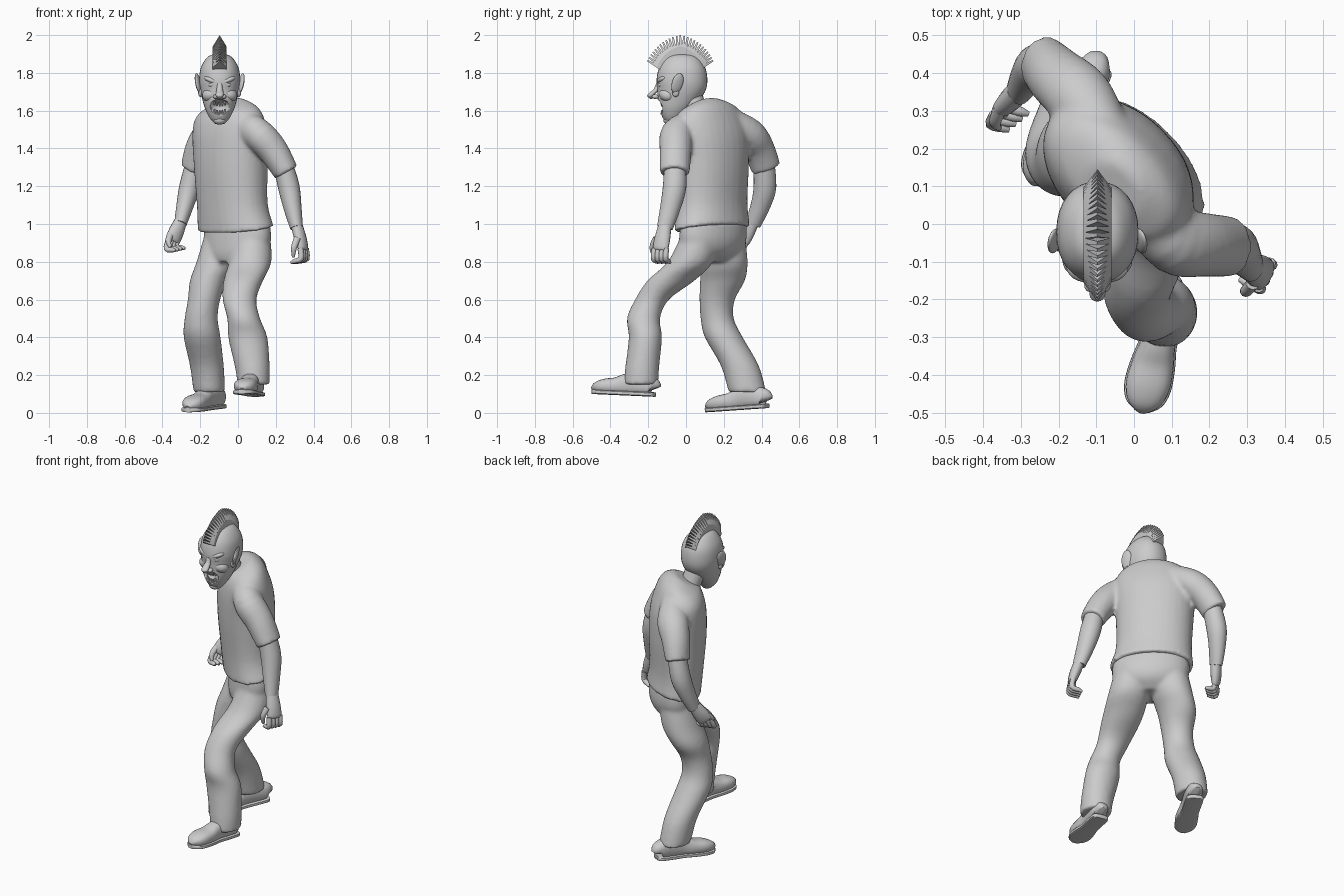
import bpy, bmesh
from math import sin, cos, pi, radians
from mathutils import Vector as V

if "Cube" in bpy.data.objects:
    bpy.data.objects.remove(bpy.data.objects["Cube"])

HX = -0.097  # head centre line


def finish(name, bm, angle=50):
    bmesh.ops.recalc_face_normals(bm, faces=bm.faces)
    me = bpy.data.meshes.new(name)
    bm.to_mesh(me)
    bm.free()
    ob = bpy.data.objects.new(name, me)
    bpy.context.collection.objects.link(ob)
    bpy.ops.object.select_all(action='DESELECT')
    ob.select_set(True)
    bpy.context.view_layer.objects.active = ob
    bpy.ops.object.shade_smooth_by_angle(angle=radians(angle))
    return ob


def spline(keys, steps):
    """Catmull-Rom through tuples of any length."""
    out = []
    for i in range(len(keys) - 1):
        p0, p1 = keys[max(i - 1, 0)], keys[i]
        p2, p3 = keys[i + 1], keys[min(i + 2, len(keys) - 1)]
        for k in range(steps):
            t = k / steps
            out.append([b + 0.5 * t * (c - a + t * (2*a - 5*b + 4*c - d + t * (3*(b - c) + d - a)))
                        for a, b, c, d in zip(p0, p1, p2, p3)])
    return out + [list(keys[-1])]


def loft(name, keys, ref=None, n=24, steps=4, power=1.0, angle=50):
    """Keys x,y,z,a,b[,yaw,tilt]. With ref the rings follow the path, else they lie flat."""
    rows = spline(keys, steps)
    pts = [V(r[:3]) for r in rows]
    bm = bmesh.new()
    rings = []
    for i, r in enumerate(rows):
        if ref:
            w = (pts[min(i + 1, len(pts) - 1)] - pts[max(i - 1, 0)]).normalized()
            u = V(ref)
            u = (u - w * u.dot(w)).normalized()
            v = w.cross(u)
        else:
            yaw, tilt = (radians(r[5]), r[6]) if len(r) > 5 else (0, 0)
            u, v = V((cos(yaw), sin(yaw), 0)), V((-sin(yaw), cos(yaw), tilt))
        ring = []
        for k in range(n):
            c, s = cos(2 * pi * k / n), sin(2 * pi * k / n)
            c = abs(c) ** power * (1 if c > 0 else -1)
            s = abs(s) ** power * (1 if s > 0 else -1)
            ring.append(bm.verts.new(pts[i] + u * c * max(r[3], .002) + v * s * max(r[4], .002)))
        rings.append(ring)
    for p, q in zip(rings, rings[1:]):
        for k in range(n):
            bm.faces.new((p[k], p[(k + 1) % n], q[(k + 1) % n], q[k]))
    bm.faces.new(rings[0])
    bm.faces.new(rings[-1])
    return finish(name, bm, angle)


def merge(name, parts, smooth=6):
    """Melt overlapping lofts into one cloth-like skin."""
    bpy.ops.object.select_all(action='DESELECT')
    for p in parts:
        p.select_set(True)
    bpy.context.view_layer.objects.active = parts[0]
    bpy.ops.object.join()
    ob = bpy.context.object
    ob.name = name
    mod = ob.modifiers.new("skin", 'REMESH')
    mod.mode, mod.voxel_size, mod.use_smooth_shade = 'VOXEL', .011, True
    mod = ob.modifiers.new("relax", 'SMOOTH')
    mod.factor, mod.iterations = .5, smooth


def ball(name, loc, scale, rot=(0, 0, 0)):
    bpy.ops.mesh.primitive_uv_sphere_add(segments=20, ring_count=12, location=loc,
                                         rotation=[radians(a) for a in rot])
    ob = bpy.context.object
    ob.name = name
    ob.scale = scale
    bpy.ops.object.shade_smooth()
    return ob


# Shirt: body turned 45 degrees from the head, melted with both sleeves
body = loft("shirt_body", [(-.012, .138, .975, .238, .148, -45, .17), (-.03, .138, 1.1, .215, .148, -45, .08),
                           (-.038, .137, 1.3, .22, .16, -45, 0), (-.042, .135, 1.45, .23, .156, -45, 0),
                           (-.045, .128, 1.545, .225, .135, -45, .05), (-.048, .115, 1.605, .18, .108, -45, .25),
                           (-.06, .086, 1.628, .1, .08, -45, .5), (-.068, .073, 1.625, .075, .07, -45, .55)],
            n=32, power=.95)
sleeve_l = loft("left_sleeve", [(.03, .03, 1.52, .07, .08), (.105, -.045, 1.475, .085, .09),
                                (.185, -.055, 1.39, .08, .085), (.256, -.06, 1.272, .067, .08)], ref=(1, 0, 0))
sleeve_r = loft("right_sleeve", [(-.08, .23, 1.53, .075, .085), (-.145, .335, 1.475, .09, .085),
                                 (-.2, .385, 1.4, .08, .083), (-.24, .423, 1.295, .065, .08)], ref=(1, 0, 0))
merge("shirt", [body, sleeve_l, sleeve_r])

# Forearms
loft("left_forearm", [(.235, -.06, 1.33, .05, .055), (.268, -.06, 1.2, .057, .062),
                      (.29, -.085, 1.08, .047, .053), (.31, -.112, .98, .034, .042)], ref=(1, 0, 0))
loft("right_forearm", [(-.22, .41, 1.35, .05, .055), (-.255, .418, 1.2, .055, .06),
                       (-.28, .395, 1.1, .046, .052), (-.305, .355, 1.0, .033, .042)], ref=(1, 0, 0))


# Hands with curled fingers
def hand(side, wrist, knuckle, tip, spread):
    wrist, knuckle, tip, spread = V(wrist), V(knuckle), V(tip), V(spread)
    mid = wrist.lerp(knuckle, .55)
    loft(side + "_palm", [(*wrist, .036, .03), (*mid, .044, .03), (*knuckle, .044, .022),
                          (*(knuckle + (knuckle - wrist) * .1), .03, .01)], ref=spread, n=14)
    for i in range(4):
        off = spread * (i - 1.5)
        base = knuckle + off
        bend = base + (knuckle - wrist) * .35 + (tip - knuckle) * .15
        end = tip + off
        loft(f"{side}_finger_{i + 1}", [(*base, .015, .015), (*bend, .015, .015),
                                        (*bend.lerp(end, .6), .013, .013), (*end, .007, .007)],
             ref=spread, n=10, steps=3)
    root = mid + spread * 1.6
    end = knuckle.lerp(tip, .6) + spread * 2.2
    loft(side + "_thumb", [(*root, .019, .017), (*(root.lerp(end, .5) + spread * .7), .016, .015),
                           (*end, .008, .008)], ref=(1, .3, 0), n=10)


hand("left", (.312, -.112, .99), (.345, -.135, .87), (.295, -.115, .795), (-.01, -.021, 0))
hand("right", (-.305, .355, 1.01), (-.345, .308, .915), (-.305, .27, .865), (-.017, -.014, -.004))

# Trousers: seat and legs melted together
seat = loft("trouser_seat", [(-.005, .145, 1.0, .215, .12, -45, .1), (-.003, .142, .92, .218, .127, -45, 0),
                             (-.01, .13, .85, .185, .118, -45, 0), (-.03, .115, .8, .12, .085, -45, 0)], n=32)
leg_l = loft("left_leg", [(.08, .07, .95, .09, .09), (.065, .022, .8, .112, .12),
                          (.028, -.08, .7, .105, .125), (.008, -.18, .6, .09, .09),
                          (.03, -.225, .5, .087, .088), (.052, -.215, .4, .104, .088),
                          (.076, -.232, .24, .092, .09), (.082, -.238, .15, .085, .092)])
leg_r = loft("right_leg", [(-.085, .22, .95, .09, .09), (-.112, .205, .8, .108, .122),
                           (-.155, .193, .7, .1, .119), (-.18, .165, .6, .086, .094),
                           (-.195, .165, .5, .088, .088), (-.19, .2, .4, .098, .101),
                           (-.165, .285, .25, .09, .101), (-.152, .325, .11, .084, .1)])
merge("trousers", [seat, leg_l, leg_r], 8)


# Shoes: rounded upper on a slightly wider flat sole
def shoe(side, heel, toe):
    heel, toe = V(heel), V(toe)
    shape = [(0, .022, .07), (.04, .044, .1), (.25, .047, .12), (.45, .047, .11),
             (.62, .056, .088), (.8, .059, .078), (.93, .045, .06), (1, .014, .03)]
    for part, grow, flat in (("shoe_upper", 0, None), ("shoe_sole", .004, .024)):
        keys = []
        for t, w, h in shape:
            h = flat or h
            c = heel.lerp(toe, .01 + .98 * t if not flat else t)
            keys.append((c.x, c.y, c.z + h / 2 + (0 if flat else .006), w + grow, h / 2))
        loft(f"{side}_{part}", keys, ref=(1, 0, 0), n=20, power=.45 if flat else .8, angle=40)


shoe("left", (.1, -.165, .085), (.02, -.497, .1))
shoe("right", (-.095, .427, .025), (-.268, .108, .003))

# Head and neck
loft("neck", [(-.05, .09, 1.5, .06, .06), (-.075, .055, 1.6, .06, .06), (-.095, .01, 1.71, .065, .07)])
head_rows = [(1.902, -.03, -.02, .004), (1.893, -.085, .045, .05), (1.865, -.12, .08, .08),
             (1.82, -.145, .105, .102), (1.76, -.156, .113, .109), (1.71, -.152, .105, .104),
             (1.66, -.15, .075, .092), (1.61, -.142, .03, .077), (1.56, -.122, -.02, .052),
             (1.53, -.1, -.045, .024)]
head = loft("head", [(HX, (f + b) / 2, z, w, (b - f) / 2) for z, f, b, w in head_rows], n=32, power=.93)

# Open grinning mouth cut into the head
cutter = ball("mouth_cutter", (HX, -.145, 1.618), (.058, .045, .042))
cutter.hide_render = True
cutter.hide_set(True)
cut = head.modifiers.new("mouth", 'BOOLEAN')
cut.operation = 'DIFFERENCE'
cut.solver = 'EXACT'
cut.object = cutter

# Pointed teeth following the grin in two rows
for row, name in ((1, "upper_tooth"), (-1, "lower_tooth")):
    for i in range(-3, 4):
        dx = i * .0135
        curve = (dx / .05) ** 2
        z = 1.634 + .014 * curve if row > 0 else 1.59 + .03 * curve
        bpy.ops.mesh.primitive_cone_add(vertices=6, radius1=.0078, radius2=.004, depth=.022,
                                        location=(HX + dx, -.128 + .025 * curve, z),
                                        rotation=(pi if row > 0 else 0, 0, 0))
        bpy.context.object.name = f"{name}_{i + 4}"

# Ears, brows, eyes, cheeks and upturned nose
for s, side in ((-1, "right"), (1, "left")):
    ball(side + "_ear", (HX + s * .114, -.045, 1.745), (.012, .032, .055), (-12, s * 14, s * 20))
    ball(side + "_ear_lobe", (HX + s * .102, -.055, 1.695), (.012, .018, .022))
    ball(side + "_brow", (HX + s * .042, -.122, 1.762), (.044, .03, .017), (0, s * -20, s * 22))
    ball(side + "_eye", (HX + s * .043, -.13, 1.737), (.018, .018, .013))
    ball(side + "_cheek", (HX + s * .046, -.096, 1.685), (.048, .046, .038), (0, s * 20, s * 20))
    ball(side + "_nostril", (HX + s * .02, -.162, 1.674), (.015, .018, .012))
loft("nose", [(HX, -.146, 1.745, .014, .012), (HX, -.155, 1.715, .016, .016),
              (HX, -.18, 1.69, .021, .019), (HX, -.188, 1.677, .019, .017),
              (HX, -.184, 1.662, .005, .005)], n=16)
ball("chin", (HX, -.092, 1.55), (.034, .028, .024))

# Mohawk: a dense fan of pointed blades
bm = bmesh.new()
centre = V((HX, -.03, 1.765))
for i in range(25):
    a = radians(30 + 120 * i / 24)
    out, side = V((0, cos(a), sin(a))), V((0, -sin(a), cos(a)))
    r = .235 - .04 * abs(cos(a))
    outline = [(-.037, .09, .009), (.037, .09, .009), (.037, r - .06, .0085), (0, r, .004), (-.037, r - .06, .0085)]
    front, back = [[bm.verts.new(centre + V((x, 0, 0)) + out * d + side * h * k) for x, d, h in outline]
                   for k in (1, -1)]
    bm.faces.new(front)
    bm.faces.new(back[::-1])
    for k in range(5):
        j = (k + 1) % 5
        bm.faces.new((front[j], front[k], back[k], back[j]))
finish("mohawk", bm, 20)
